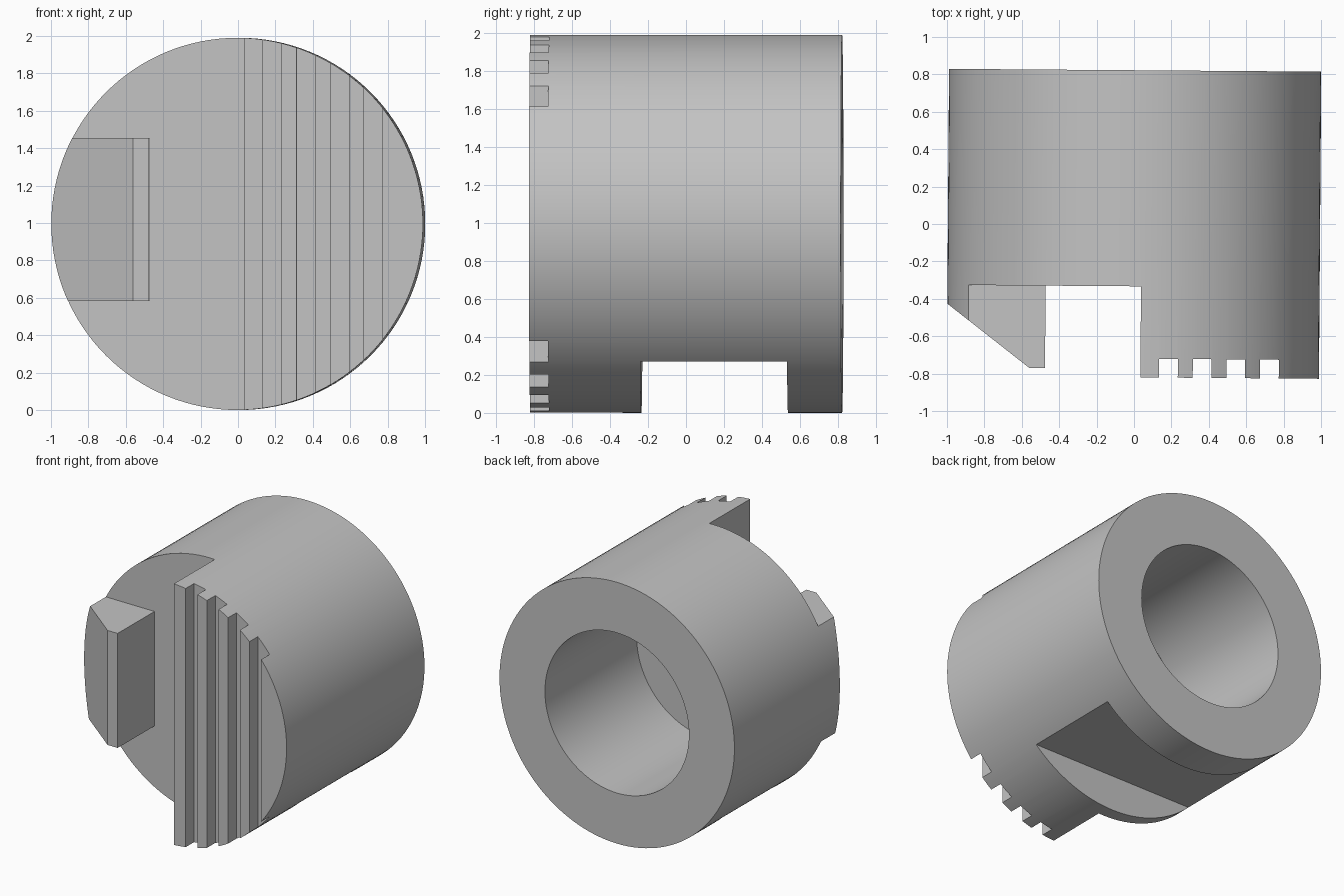
import bpy, bmesh, math
from mathutils import Matrix

cube = bpy.data.objects.get("Cube")
if cube:
    bpy.data.objects.remove(cube, do_unlink=True)

RADIUS, BORE, MID = 0.995, 0.61, 0.995
FRONT, BACK, STEP = -0.82, 0.822, -0.333
TILT = math.radians(-0.43)

grey = bpy.data.materials.new("plain grey")
grey.use_nodes = True
colour = (0.55, 0.55, 0.55, 1)
grey.diffuse_color = colour
grey.node_tree.nodes["Principled BSDF"].inputs["Base Color"].default_value = colour


def finish(name, bm):
    bmesh.ops.recalc_face_normals(bm, faces=bm.faces)
    mesh = bpy.data.meshes.new(name)
    bm.to_mesh(mesh)
    bm.free()
    mesh.materials.append(grey)
    obj = bpy.data.objects.new(name, mesh)
    bpy.context.collection.objects.link(obj)
    return obj


def barrel(name, radius, y0, y1):
    """Cylinder lying along y."""
    bm = bmesh.new()
    place = Matrix.Translation((0, (y0 + y1) / 2, MID)) @ Matrix.Rotation(math.pi / 2, 4, "X")
    bmesh.ops.create_cone(bm, cap_ends=True, segments=128, radius1=radius,
                          radius2=radius, depth=y1 - y0, matrix=place)
    return finish(name, bm)


def prism(name, outline, z0, z1):
    """Plan outline raised from z0 to z1."""
    bm = bmesh.new()
    face = bm.faces.new([bm.verts.new((x, y, z0)) for x, y in outline])
    top = bmesh.ops.extrude_face_region(bm, geom=[face])["geom"]
    verts = [v for v in top if isinstance(v, bmesh.types.BMVert)]
    bmesh.ops.translate(bm, verts=verts, vec=(0, 0, z1 - z0))
    return finish(name, bm)


def combine(obj, tool, operation):
    tool.hide_render = True
    mod = obj.modifiers.new("cut", "BOOLEAN")
    mod.operation, mod.object, mod.solver = operation, tool, "EXACT"
    bpy.ops.object.select_all(action="DESELECT")
    bpy.context.view_layer.objects.active = obj
    obj.select_set(True)
    bpy.ops.object.modifier_apply(modifier=mod.name)
    bpy.data.objects.remove(tool, do_unlink=True)


# Plan of the body: stepped front with a ribbed grip on the left half
outline = [(-1.2, 1), (-1.2, STEP), (0.04, STEP), (0.04, -1)]
for x0, x1 in ((0.14, 0.24), (0.32, 0.42), (0.50, 0.60), (0.68, 0.78)):
    outline += [(x0, -1), (x0, -0.72), (x1, -0.72), (x1, -1)]
outline += [(1.2, -1), (1.2, 1)]

body = barrel("body", RADIUS, FRONT, BACK)
combine(body, prism("plan", outline, -0.2, 2.2), "INTERSECT")

# Blind bore from the back and flat slot underneath
combine(body, barrel("bore_cutter", BORE, -0.27, 1.2), "DIFFERENCE")
slot = [(-1.2, -0.235), (1.2, -0.235), (1.2, 0.537), (-1.2, 0.537)]
combine(body, prism("slot_cutter", slot, -0.2, 0.27), "DIFFERENCE")

# Wedge-shaped lug on the right of the front step
lug = barrel("front_lug", RADIUS, FRONT, STEP)
wedge = [(-1.2, -0.2), (-1.2, -0.275), (-0.555, -0.773), (-0.47, -0.773), (-0.47, -0.2)]
combine(lug, prism("wedge", wedge, 0.583, 1.455), "INTERSECT")

# Slight twist about the vertical, and smooth round walls
for obj in (body, lug):
    obj.data.transform(Matrix.Rotation(TILT, 4, "Z"))
    bpy.ops.object.select_all(action="DESELECT")
    bpy.context.view_layer.objects.active = obj
    obj.select_set(True)
    bpy.ops.object.shade_smooth_by_angle(angle=math.radians(20))
